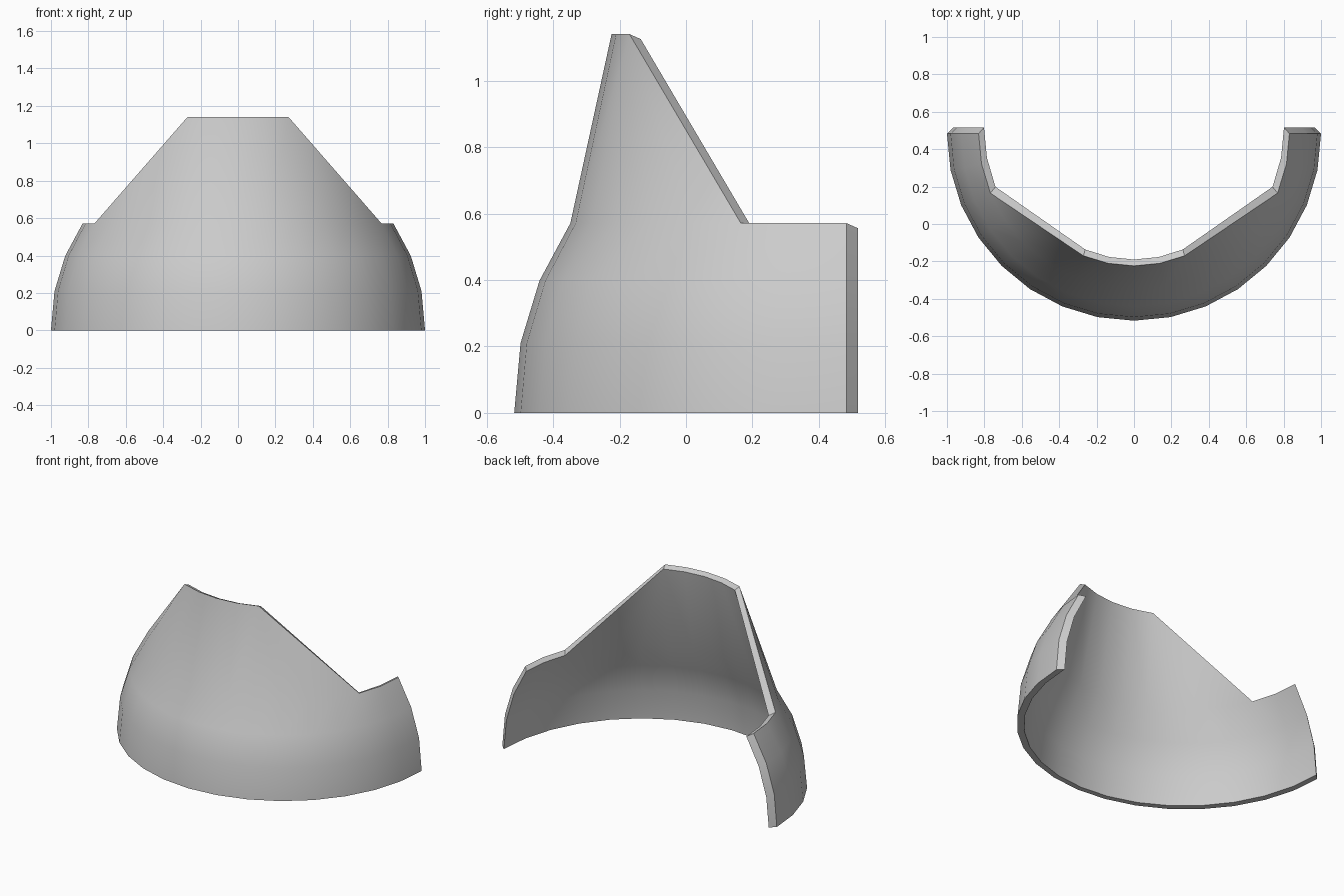
import bpy
import bmesh
from math import sin, cos, radians
from mathutils import Vector

if "Cube" in bpy.data.objects:
    bpy.data.objects.remove(bpy.data.objects["Cube"], do_unlink=True)

CENTRE_Y = 0.483
STEP = radians(11.25)
# Each ring: radius, height, steps covered either side of the front
RINGS = [(1.0, 0.0, 8), (0.981, 0.21, 8), (0.924, 0.398, 8),
         (0.831, 0.571, 8), (0.707, 1.14, 2)]
NOTCH = 6  # step where the sloping edge meets the low wall


def add_skin(bm, inner):
    """Build the outer skin, or the inner one shifted back, down and narrowed."""
    rings = []
    for radius, z, span in RINGS:
        ring = {}
        for k in range(-span, span + 1):
            p = Vector((radius * sin(k * STEP), CENTRE_Y - radius * cos(k * STEP), z))
            if inner:
                p = Vector((p.x * 0.965, p.y + 0.034, max(z - 0.015, 0)))
            ring[k] = bm.verts.new(p)
        rings.append(ring)
    faces = []
    for low, high in zip(rings, rings[1:]):
        span = max(high)
        for k in range(-span, span):
            faces.append(bm.faces.new((low[k], low[k + 1], high[k + 1], high[k])))
    # Triangle fans under the sloping edges
    low, top = rings[-2:]
    span = max(top)
    for k in range(span, NOTCH):
        faces.append(bm.faces.new((low[k], low[k + 1], top[span])))
        faces.append(bm.faces.new((low[-k - 1], low[-k], top[-span])))
    if inner:
        bmesh.ops.reverse_faces(bm, faces=faces)
    return [v for ring in rings for v in ring.values()]


bm = bmesh.new()
outer = add_skin(bm, False)
inner = add_skin(bm, True)
partner = dict(zip(outer, inner))

# Close the border between the two skins
for edge in [e for e in bm.edges if e.is_boundary and e.verts[0] in partner]:
    a, b = edge.link_loops[0].vert, edge.link_loops[0].link_loop_next.vert
    bm.faces.new((b, a, partner[a], partner[b]))
bmesh.ops.recalc_face_normals(bm, faces=bm.faces)

mesh = bpy.data.meshes.new("curved_shell")
bm.to_mesh(mesh)
bm.free()
shell = bpy.data.objects.new("curved_shell", mesh)
bpy.context.collection.objects.link(shell)

grey = bpy.data.materials.new("light_grey")
grey.use_nodes = True
colour = (0.6, 0.6, 0.6, 1)
grey.diffuse_color = colour
grey.node_tree.nodes["Principled BSDF"].inputs["Base Color"].default_value = colour
mesh.materials.append(grey)

bpy.ops.object.select_all(action="DESELECT")
shell.select_set(True)
bpy.context.view_layer.objects.active = shell
bpy.ops.object.shade_smooth_by_angle(angle=radians(35))
